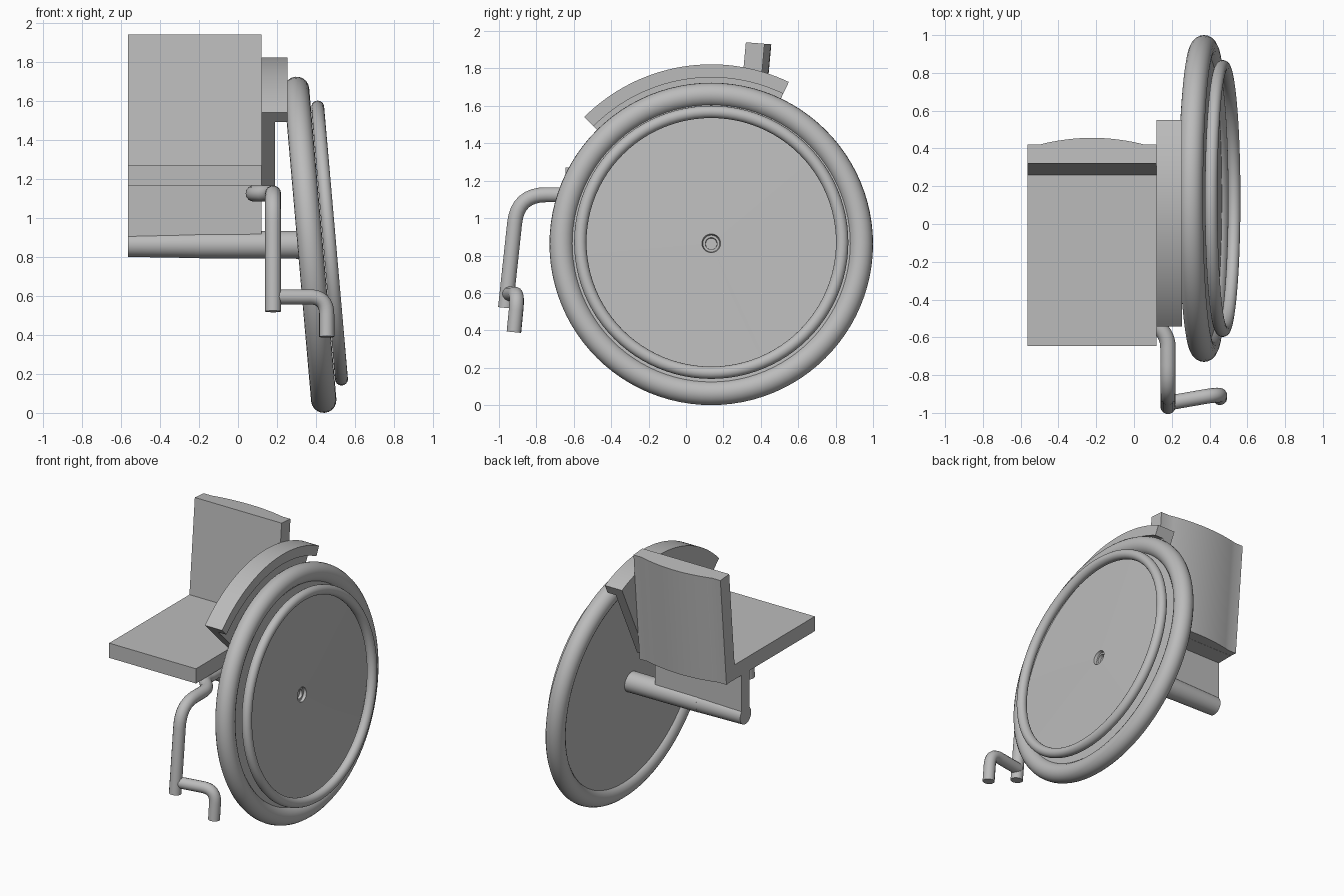
import bpy, bmesh, math
from mathutils import Vector, Matrix

old = bpy.data.objects.get("Cube")
if old:
    bpy.data.objects.remove(old, do_unlink=True)

grey = bpy.data.materials.new("plain_grey")
grey.use_nodes = True
GREY = (0.5, 0.5, 0.5, 1)
grey.diffuse_color = GREY
grey.node_tree.nodes["Principled BSDF"].inputs["Base Color"].default_value = GREY

LEFT, RIGHT = -0.565, 0.12          # sides of the seat
HUB = Vector((0.37, 0.135, 0.862))  # wheel centre
CAMBER = math.radians(85)           # wheel axis, tilted five degrees up


def finish(obj, smooth=True):
    obj.data.materials.append(grey)
    bpy.ops.object.select_all(action='DESELECT')
    obj.select_set(True)
    bpy.context.view_layer.objects.active = obj
    if smooth:
        bpy.ops.object.shade_smooth_by_angle(angle=math.radians(35))
    return obj


def add_mesh(name, bm, smooth=True):
    bmesh.ops.recalc_face_normals(bm, faces=bm.faces)
    mesh = bpy.data.meshes.new(name)
    bm.to_mesh(mesh)
    bm.free()
    obj = bpy.data.objects.new(name, mesh)
    bpy.context.collection.objects.link(obj)
    return finish(obj, smooth)


def box(name, low, high):
    low, high = Vector(low), Vector(high)
    bm = bmesh.new()
    bmesh.ops.create_cube(bm, size=1)
    for v in bm.verts:
        v.co = Vector(a * b for a, b in zip(v.co, high - low)) + (low + high) / 2
    add_mesh(name, bm, False)


def prism(points, offset):
    """Closed outline pushed along an offset."""
    bm = bmesh.new()
    face = bm.faces.new([bm.verts.new(p) for p in points])
    out = bmesh.ops.extrude_face_region(bm, geom=[face])["geom"]
    bmesh.ops.translate(bm, vec=offset, verts=[g for g in out if isinstance(g, bmesh.types.BMVert)])
    return bm


def ring(name, radius, tube, out):
    axis = Vector((math.sin(CAMBER), 0, math.cos(CAMBER)))
    bpy.ops.mesh.primitive_torus_add(
        location=HUB + axis * out, rotation=(0, CAMBER, 0), major_radius=radius,
        minor_radius=tube, major_segments=96, minor_segments=20)
    obj = bpy.context.object
    obj.name = name
    finish(obj)


def rounded(points, radius, steps=8):
    """Path with its inner corners turned into smooth bends."""
    pts = [Vector(p) for p in points]
    path = [pts[0]]
    for a, b, c in zip(pts, pts[1:], pts[2:]):
        cut = min(radius, (a - b).length * 0.49, (c - b).length * 0.49)
        p, q = b + (a - b).normalized() * cut, b + (c - b).normalized() * cut
        for i in range(steps + 1):
            t = i / steps
            path.append(p * (1 - t) ** 2 + b * 2 * t * (1 - t) + q * t * t)
    return path + [pts[-1]]


def tube(name, points, radius, bend):
    path = rounded(points, bend)
    curve = bpy.data.curves.new(name, 'CURVE')
    curve.dimensions = '3D'
    curve.bevel_depth = radius
    curve.bevel_resolution = 5
    curve.use_fill_caps = True
    spline = curve.splines.new('POLY')
    spline.points.add(len(path) - 1)
    for point, co in zip(spline.points, path):
        point.co = (*co, 1)
    obj = bpy.data.objects.new(name, curve)
    bpy.context.collection.objects.link(obj)
    bpy.ops.object.select_all(action='DESELECT')
    obj.select_set(True)
    bpy.context.view_layer.objects.active = obj
    bpy.ops.object.convert(target='MESH')
    finish(bpy.context.object)


def rod(name, x1, x2, r1, r2):
    bm = bmesh.new()
    bmesh.ops.create_cone(bm, cap_ends=True, segments=40, radius1=r1, radius2=r2, depth=x2 - x1)
    bm.transform(Matrix.Translation(((x1 + x2) / 2, HUB.y, HUB.z)) @ Matrix.Rotation(math.pi / 2, 4, 'Y'))
    add_mesh(name, bm)


# Wheel: tyre, hand rim and a solid disc with a recessed hub hole
ring("tyre", 0.80, 0.065, 0)
ring("hand_rim", 0.70, 0.033, 0.1)
profile = [(0, -0.03), (0.76, -0.03), (0.76, 0.03), (0.05, 0.04),
           (0.045, 0.02), (0.032, 0.02), (0.03, 0.0), (0, 0.0)]
bm = bmesh.new()
verts = [bm.verts.new((r, 0, h)) for r, h in profile]
edges = [bm.edges.new(pair) for pair in zip(verts, verts[1:])]
bmesh.ops.spin(bm, geom=verts + edges, cent=(0, 0, 0), axis=(0, 0, 1),
               angle=math.tau, steps=72)
bmesh.ops.remove_doubles(bm, verts=bm.verts, dist=0.0005)
bm.transform(Matrix.Translation(HUB) @ Matrix.Rotation(CAMBER, 4, 'Y'))
add_mesh("wheel_disc", bm)

# Axle in two sleeves, with an upright plate carrying the seat
rod("axle_inner", LEFT, -0.22, 0.062, 0.068)
rod("axle_outer", -0.22, 0.36, 0.069, 0.072)
box("seat_support", (LEFT, 0.09, 0.9), (RIGHT, 0.18, 1.17))

# Seat cushion
box("seat", (LEFT, -0.645, 1.165), (RIGHT, 0.3, 1.27))

# Backrest: bulging rear, leaning backward
mid, half = (LEFT + RIGHT) / 2, 0.28
outline = [(RIGHT, 0.42), (RIGHT, 0.32), (LEFT, 0.32), (LEFT, 0.42)]
for i in range(17):
    t = i / 8 - 1
    outline.append((mid + half * t, 0.42 + 0.036 * (1 - t * t)))
bm = prism([(x, y, 1.94) for x, y in outline], (0, 0, -0.77))
for v in bm.verts:
    y, z = v.co.y, v.co.z
    v.co.y = y + (z - 1.94) * 0.09
    v.co.z = z - (y - 0.32) * 0.08
add_mesh("backrest", bm)


# Side guard: curved fender over the wheel and a sector plate down to the seat
def arc(x, radius):
    pts = []
    for i in range(33):
        a = math.radians(-45 + 70.6 * i / 32)
        pts.append(Vector((x, HUB.y + radius * math.sin(a), HUB.z + radius * math.cos(a))))
    return pts


add_mesh("fender", prism(arc(RIGHT, 0.96) + arc(RIGHT, 0.89)[::-1], (0.135, 0, 0)))
rise = 1.165 - HUB.z
foot = [(RIGHT, HUB.y + rise * math.tan(math.radians(a)), 1.165) for a in (25.6, -45)]
add_mesh("side_guard", prism(arc(RIGHT, 0.955) + foot, (0.07, 0, 0)))

# Footrest: leg tube from under the seat, and a bent foot bar
tube("footrest_leg", [(0.08, 0.1, 1.125), (0.08, -0.5, 1.125), (0.18, -0.59, 1.125),
                      (0.18, -0.9, 1.125), (0.18, -0.965, 0.52)], 0.041, 0.17)
tube("foot_bar", [(0.18, -0.948, 0.595), (0.455, -0.9, 0.595), (0.455, -0.92, 0.39)], 0.039, 0.09)
